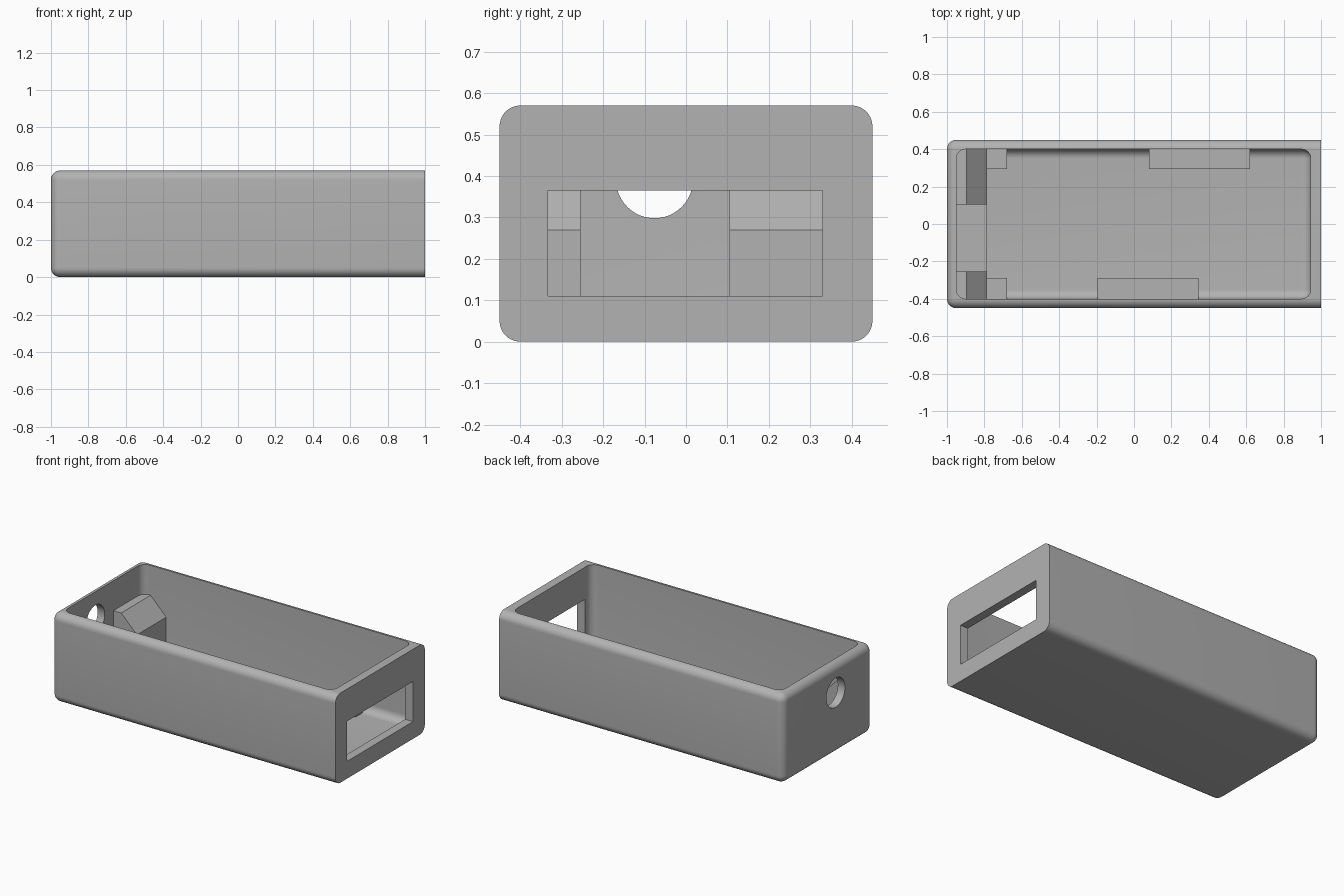
import bpy, bmesh, math
from mathutils import Matrix

cube = bpy.data.objects.get("Cube")
if cube:
    bpy.data.objects.remove(cube, do_unlink=True)

grey = bpy.data.materials.new("plain_grey")
grey.use_nodes = True
grey.diffuse_color = (0.45, 0.45, 0.45, 1)
grey.node_tree.nodes["Principled BSDF"].inputs["Base Color"].default_value = grey.diffuse_color


def finish(name, bm):
    bmesh.ops.recalc_face_normals(bm, faces=bm.faces)
    mesh = bpy.data.meshes.new(name)
    bm.to_mesh(mesh)
    bm.free()
    mesh.materials.append(grey)
    obj = bpy.data.objects.new(name, mesh)
    bpy.context.collection.objects.link(obj)
    return obj


def box_mesh(x, y, z):
    bm = bmesh.new()
    bmesh.ops.create_cube(bm, size=1)
    for v in bm.verts:
        v.co = [r[0] if c < 0 else r[1] for c, r in zip(v.co, (x, y, z))]
    return bm


def box(name, x, y, z):
    return finish(name, box_mesh(x, y, z))


def rounded_box(name, x, y, z, radius):
    """Box rounded along the floor and the left-hand uprights; right end and rim stay sharp."""
    bm = box_mesh(x, y, z)
    edges = []
    for e in bm.edges:
        a, b = (v.co for v in e.verts)
        right_end = a.x == x[1] and b.x == x[1]
        rim = a.z == z[1] and b.z == z[1]
        if not right_end and not rim:
            edges.append(e)
    bmesh.ops.bevel(bm, geom=edges, offset=radius, segments=10, profile=0.5, affect='EDGES')
    return finish(name, bm)


def cut(target, cutter):
    mod = target.modifiers.new("cut", 'BOOLEAN')
    mod.operation = 'DIFFERENCE'
    mod.solver = 'EXACT'
    mod.object = cutter
    cutter.hide_render = True
    bpy.ops.object.select_all(action='DESELECT')
    bpy.context.view_layer.objects.active = target
    target.select_set(True)
    bpy.ops.object.modifier_apply(modifier=mod.name)
    bpy.data.objects.remove(cutter, do_unlink=True)


# Open tray with filleted cavity
case = rounded_box("case_shell", (-1, 1), (-0.45, 0.45), (0, 0.57), 0.05)
cut(case, rounded_box("cavity_cutter", (-0.95, 0.945), (-0.4, 0.4), (0.05, 0.8), 0.05))

# Rectangular port in the right end
cut(case, box("port_cutter", (0.9, 1.1), (-0.333, 0.33), (0.11, 0.365)))

# Round cable hole in the left end
bm = bmesh.new()
bmesh.ops.create_cone(bm, cap_ends=True, segments=48, radius1=0.093, radius2=0.093, depth=0.2,
                      matrix=Matrix.Translation((-1, -0.076, 0.391)) @ Matrix.Rotation(math.pi / 2, 4, 'Y'))
cut(case, finish("hole_cutter", bm))

bpy.ops.object.shade_smooth_by_angle(angle=math.radians(30))


# Tall posts with a sloped shoulder, either side of the hole
def post(name, y0, y1):
    profile = [(-0.97, 0.04), (-0.785, 0.04), (-0.785, 0.27), (-0.895, 0.38), (-0.97, 0.38)]
    bm = bmesh.new()
    face = bm.faces.new([bm.verts.new((x, y0, z)) for x, z in profile])
    ext = bmesh.ops.extrude_face_region(bm, geom=[face])
    for v in ext["geom"]:
        if isinstance(v, bmesh.types.BMVert):
            v.co.y = y1
    return finish(name, bm)


post("back_post", 0.105, 0.42)
post("front_post", -0.42, -0.255)

# Low ledges that carry the board
LOW = (0.04, 0.105)
box("end_ledge", (-0.97, -0.785), (-0.255, 0.105), LOW)
box("back_corner_ledge", (-0.785, -0.68), (0.295, 0.42), LOW)
box("front_corner_ledge", (-0.785, -0.68), (-0.42, -0.29), LOW)
box("back_side_ledge", (0.08, 0.62), (0.295, 0.42), LOW)
box("front_side_ledge", (-0.195, 0.345), (-0.42, -0.29), LOW)
